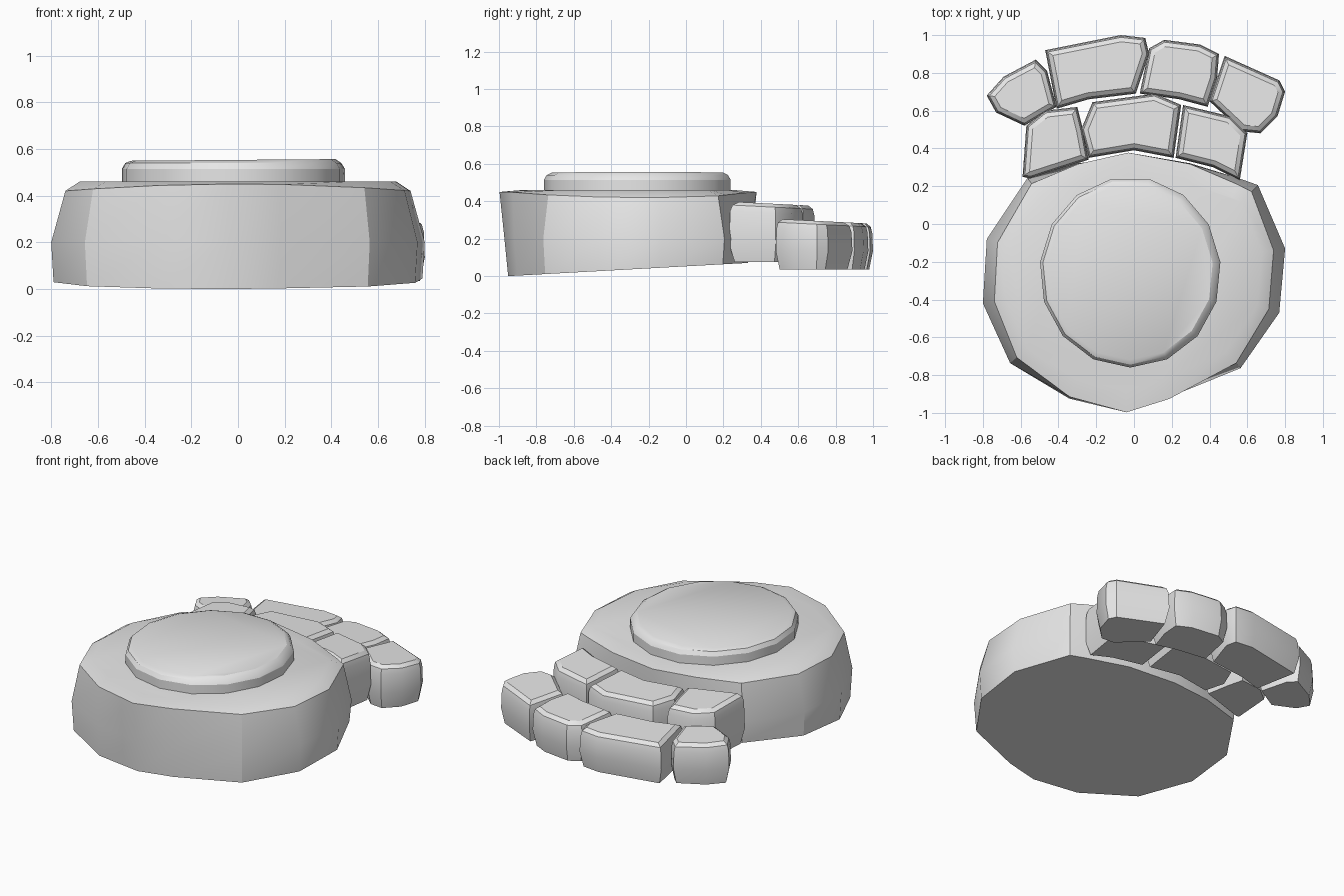
import bpy
import bmesh
import math
from mathutils import Vector

default_cube = bpy.data.objects.get("Cube")
if default_cube:
    bpy.data.objects.remove(default_cube, do_unlink=True)

# Plain grey stone
stone_grey = bpy.data.materials.new("stone_grey")
stone_grey.use_nodes = True
colour = (0.8, 0.8, 0.8, 1)
stone_grey.diffuse_color = colour
stone_grey.node_tree.nodes["Principled BSDF"].inputs["Base Color"].default_value = colour


def counter_clockwise(outline):
    """Return the outline as vectors, wound counter-clockwise."""
    points = [Vector(p) for p in outline]
    area = sum(a.x * b.y - b.x * a.y for a, b in zip(points, points[1:] + points[:1]))
    return points if area > 0 else points[::-1]


def inward_normals(points):
    """Mitred inward direction at each corner of the outline."""
    normals = []
    for i, point in enumerate(points):
        before = (point - points[i - 1]).normalized()
        after = (points[(i + 1) % len(points)] - point).normalized()
        first, second = Vector((-before.y, before.x)), Vector((-after.y, after.x))
        normals.append((first + second) / (1 + first.dot(second)))
    return normals


def make_stone(name, outline, rings, sharp_angle=30):
    """Loft an outline through rings; each ring is (inset rule, height rule)."""
    points = counter_clockwise(outline)
    normals = inward_normals(points)
    bm = bmesh.new()
    loops = []
    for inset, height in rings:
        loop = []
        for point, normal in zip(points, normals):
            place = point + normal * inset(point)
            loop.append(bm.verts.new((place.x, place.y, height(place))))
        loops.append(loop)
    for lower, upper in zip(loops, loops[1:]):
        for i in range(len(points)):
            j = (i + 1) % len(points)
            bm.faces.new((lower[i], lower[j], upper[j], upper[i]))
    bm.faces.new(loops[0][::-1])
    bm.faces.new(loops[-1])
    mesh = bpy.data.meshes.new(name)
    bm.to_mesh(mesh)
    bm.free()
    mesh.materials.append(stone_grey)
    mesh.shade_smooth()
    mesh.set_sharp_from_angle(angle=math.radians(sharp_angle))
    stone = bpy.data.objects.new(name, mesh)
    bpy.context.collection.objects.link(stone)
    return stone


def side(point):
    """How far a point lies toward the left or right side, from 0 to 1."""
    return min(1, abs(point.x) / 0.8)


def always(value):
    return lambda point: value


# Large boulder platform: front leans outward, flanks bulge at mid height
platform_outline = [
    (-.04, -1), (.19, -.94), (.57, -.77), (.77, -.47), (.8, -.13),
    (.66, .21), (.56, .25), (.3, .34), (-.03, .38), (-.3, .34),
    (-.57, .25), (-.78, -.08), (-.8, -.42), (-.66, -.74), (-.35, -.94),
]
make_stone("platform", platform_outline, [
    (lambda p: 0.01 + 0.04 * (1 - side(p)), lambda p: max(0, 0.055 * (p.y + 0.95))),
    (lambda p: 0.03 * (1 - side(p)), always(0.2)),
    (lambda p: 0.06 * side(p), lambda p: 0.45 - 0.035 * side(p) ** 2),
    (always(0.12), always(0.46)),
])

# Low round slab resting on the platform
slab_sides = 15
slab_outline = []
for i in range(slab_sides):
    turn = math.tau * i / slab_sides
    slab_outline.append((-0.02 + 0.48 * math.sin(turn), -0.255 - 0.505 * math.cos(turn)))
make_stone("round_slab", slab_outline, [
    (always(0), always(0.44)),
    (always(0), always(0.515)),
    (always(0.015), always(0.54)),
    (always(0.04), lambda p: 0.553 + 0.008 * p.x),
])


def make_step(name, outline, bottom, top):
    """A step stone with a slightly tapered foot and a worn top edge."""
    def sloped(drop):
        return lambda p: top - drop - 0.05 * (p.y - 0.5)

    make_stone(name, outline, [
        (always(0.02), always(bottom)),
        (always(0), always(bottom + 0.1)),
        (always(0.004), sloped(0.05)),
        (always(0.012), sloped(0.018)),
        (always(0.035), sloped(0)),
    ], sharp_angle=35)


# Upper row of steps, set against the back of the platform
upper_steps = {
    "upper_step_right": [(-.59, .25), (-.57, .52), (-.47, .6), (-.3, .62),
                         (-.27, .5), (-.24, .34), (-.55, .24)],
    "upper_step_middle": [(-.24, .35), (-.28, .5), (-.22, .645), (.11, .69),
                          (.25, .63), (.21, .35), (0, .39)],
    "upper_step_left": [(.22, .35), (.26, .63), (.51, .57), (.6, .48),
                        (.56, .23), (.42, .3)],
}
for name, outline in upper_steps.items():
    make_step(name, outline, bottom=0.075, top=0.385)

# Lower row of steps, fanned out behind the upper row
lower_steps = {
    "lower_step_right": [(-.78, .68), (-.69, .78), (-.52, .87), (-.46, .81),
                         (-.41, .62), (-.58, .52), (-.73, .59)],
    "lower_step_middle_right": [(-.47, .92), (-.07, 1), (.06, .985), (.08, .9),
                                (.01, .69), (-.24, .66), (-.41, .61)],
    "lower_step_middle_left": [(.03, .69), (.08, .93), (.16, .975), (.35, .95),
                               (.45, .9), (.44, .77), (.39, .62), (.24, .66)],
    "lower_step_left": [(.4, .65), (.48, .89), (.77, .76), (.8, .7),
                        (.76, .57), (.67, .48), (.57, .49)],
}
for name, outline in lower_steps.items():
    make_step(name, outline, bottom=0.035, top=0.305)
